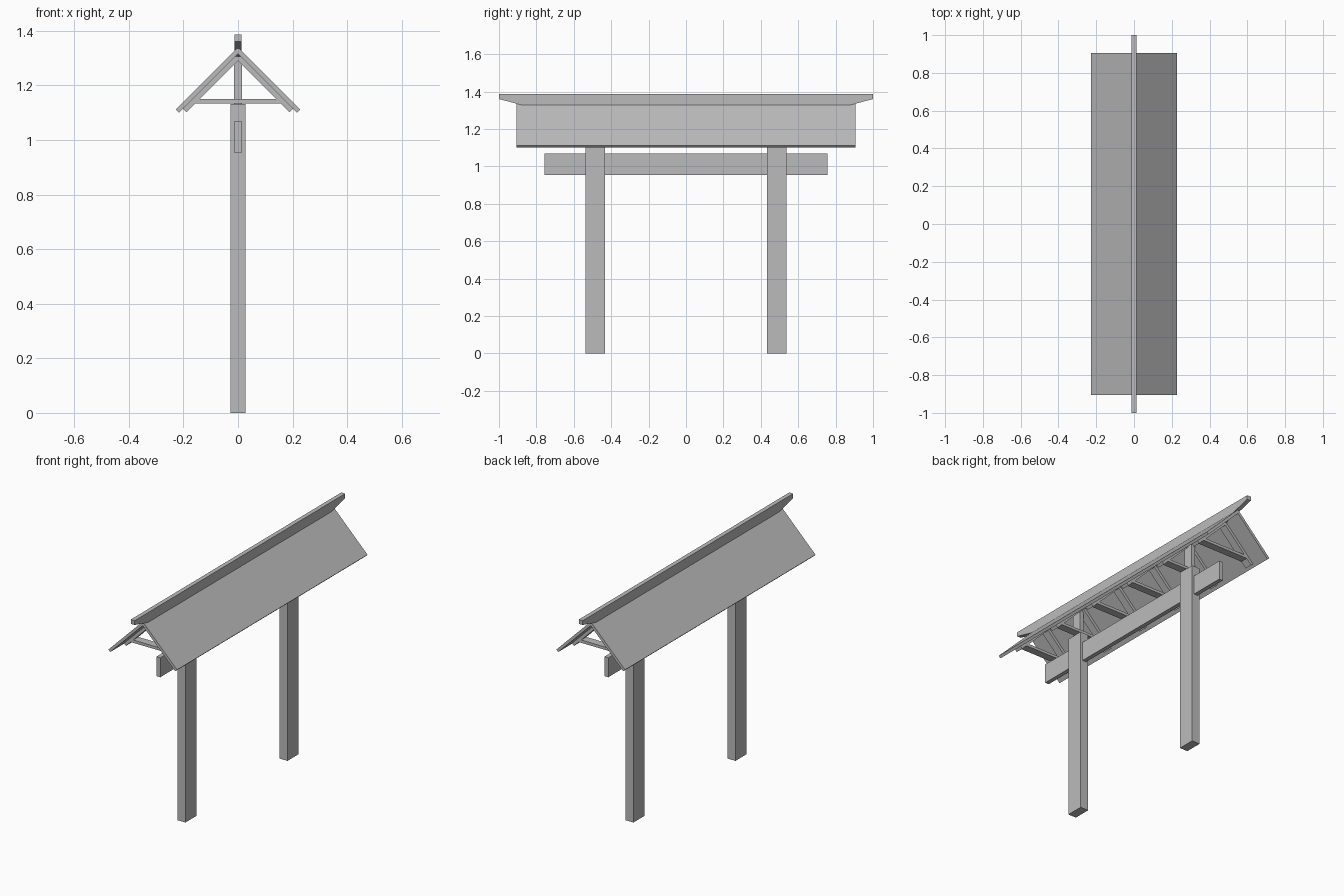
import bpy
import bmesh
from mathutils import Vector

cube = bpy.data.objects.get("Cube")
if cube:
    bpy.data.objects.remove(cube, do_unlink=True)

grey = bpy.data.materials.new("plain grey")
grey.use_nodes = True
colour = (0.5, 0.5, 0.5, 1)
grey.diffuse_color = colour
grey.node_tree.nodes["Principled BSDF"].inputs["Base Color"].default_value = colour


def prism(name, profile, axis, start, end):
    """Extrude a closed profile along x or y; the profile gives (other axis, z)."""
    def place(u, z, t):
        return Vector((t, u, z)) if axis == "x" else Vector((u, t, z))
    bm = bmesh.new()
    face = bm.faces.new([bm.verts.new(place(u, z, start)) for u, z in profile])
    result = bmesh.ops.extrude_face_region(bm, geom=[face])
    moved = [g for g in result["geom"] if isinstance(g, bmesh.types.BMVert)]
    bmesh.ops.translate(bm, verts=moved, vec=place(0, 0, end - start))
    bmesh.ops.recalc_face_normals(bm, faces=bm.faces)
    mesh = bpy.data.meshes.new(name)
    bm.to_mesh(mesh)
    bm.free()
    mesh.materials.append(grey)
    obj = bpy.data.objects.new(name, mesh)
    bpy.context.collection.objects.link(obj)
    return obj


def box(name, hx, y, hy, z0, z1):
    profile = [(-hx, z0), (hx, z0), (hx, z1), (-hx, z1)]
    return prism(name, profile, "y", y - hy, y + hy)


def slope(name, side, apex, reach, depth, y, hy):
    """A board falling at 45 degrees from the centre, cut square at the eave."""
    step = depth / 2 ** 0.5
    profile = [(0, apex), (reach, apex - reach),
               (reach - step, apex - reach - step), (0, apex - 2 * step)]
    return prism(name, [(side * x, z) for x, z in profile], "y", y - hy, y + hy)


# Posts with a narrow upper tongue reaching the ridge
for end, y in (("front", -0.485), ("back", 0.485)):
    box(end + "_post", 0.027, y, 0.053, 0, 1.132)
    box(end + "_post_tongue", 0.014, y, 0.03, 1.132, 1.31)

# Long beam through the posts
box("cross_beam", 0.013, 0, 0.757, 0.953, 1.07)

# Ridge beam with tapered overhanging ends
half_ridge = [(0.77, 1.30), (1, 1.36), (1, 1.386)]
ridge = half_ridge + [(-y, z) for y, z in reversed(half_ridge)]
prism("ridge_beam", ridge, "x", -0.013, 0.013)

# Roof panels
for side, label in ((1, "left"), (-1, "right")):
    slope(label + "_roof_panel", side, 1.34, 0.228, 0.017, 0, 0.905)

# Trusses: two rafters and a tie each
COUNT, LAST, HALF = 6, 0.77, 0.024
for i in range(COUNT):
    y = -LAST + 2 * LAST * i / (COUNT - 1)
    for side, label in ((1, "left"), (-1, "right")):
        slope(f"{label}_rafter_{i + 1}", side, 1.316, 0.202, 0.018, y, HALF)
    tie = [(-0.183, 1.133), (0.183, 1.133), (0.166, 1.15), (-0.166, 1.15)]
    prism(f"tie_{i + 1}", tie, "y", y - HALF, y + HALF)
